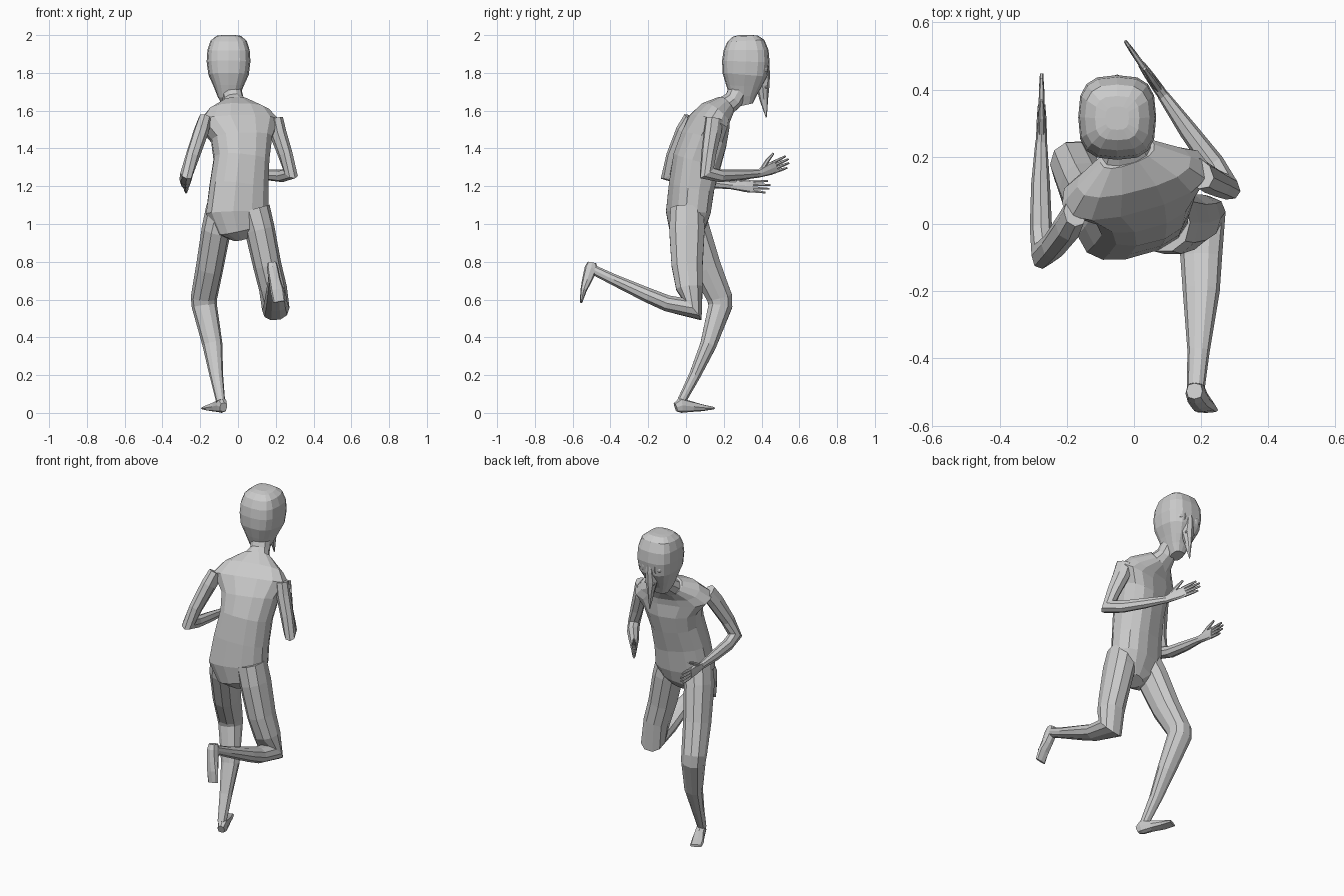
import bpy, bmesh, math
from mathutils import Vector


def loft(name, rings, side=(1, 0, 0), n=8, p=2.2):
    """Skin rings (x, y, z, half width, half depth) along their own path."""
    bm = bmesh.new()
    pts = [Vector(r[:3]) for r in rings]
    loops = []
    for i, r in enumerate(rings):
        t = Vector()
        if i > 0:
            t += (pts[i] - pts[i - 1]).normalized()
        if i < len(pts) - 1:
            t += (pts[i + 1] - pts[i]).normalized()
        t.normalize()
        u = Vector(side)
        u = (u - t * u.dot(t)).normalized()
        v = t.cross(u)
        loop = []
        for k in range(n):
            a = 2 * math.pi * k / n
            c, s = math.cos(a), math.sin(a)
            c = math.copysign(abs(c) ** (2 / p), c)
            s = math.copysign(abs(s) ** (2 / p), s)
            loop.append(bm.verts.new(pts[i] + u * c * r[3] + v * s * r[4]))
        loops.append(loop)
    for l0, l1 in zip(loops, loops[1:]):
        for k in range(n):
            j = (k + 1) % n
            bm.faces.new((l0[k], l0[j], l1[j], l1[k]))
    bm.faces.new(loops[0])
    bm.faces.new(loops[-1])
    bmesh.ops.recalc_face_normals(bm, faces=bm.faces)
    me = bpy.data.meshes.new(name)
    bm.to_mesh(me)
    bm.free()
    ob = bpy.data.objects.new(name, me)
    bpy.context.collection.objects.link(ob)
    return ob


def hand(label, wrist, direction, normal):
    """Flat palm with four fingers and a raised thumb."""
    w, f, nrm = Vector(wrist), Vector(direction).normalized(), Vector(normal).normalized()
    up = nrm.cross(f).normalized()
    if up.z < 0:
        up = -up

    def at(d, h, o=0.0):
        return tuple(w + f * d + up * h + nrm * o)

    loft(label + "_palm", [(*at(-.02, 0), .016, .02), (*at(.02, 0), .016, .026),
                           (*at(.07, 0), .014, .034), (*at(.105, -.002), .011, .032)], nrm, 8, 2.6)
    for i, length in enumerate((.078, .092, .088, .068)):
        h = .024 - i * .0165
        h2 = h * 1.25
        loft(f"{label}_finger_{i + 1}", [(*at(.09, h), .009, .009),
                                         (*at(.105 + length * .5, (h + h2) / 2), .008, .008),
                                         (*at(.105 + length, h2), .005, .005)], nrm, 6)
    loft(label + "_thumb", [(*at(.02, .015), .011, .012), (*at(.065, .045), .01, .011),
                            (*at(.115, .07), .006, .006)], nrm, 6)


# torso, leaning forward and turned a little
loft("torso", [(.02, .02, .925, .05, .05), (.01, .01, .97, .13, .09), (-.005, .012, 1.06, .17, .11),
               (.005, .03, 1.2, .158, .115), (.018, .06, 1.34, .148, .125), (.02, .095, 1.45, .165, .118),
               (.003, .12, 1.535, .225, .095), (0, .155, 1.585, .175, .08), (-.02, .21, 1.63, .085, .055)],
     (.96, .27, 0), 14, 2.5)

# neck
loft("neck", [(-.015, .19, 1.61, .085, .06), (-.025, .25, 1.655, .056, .052),
              (-.04, .285, 1.72, .056, .056)], (1, 0, 0), 10)

# head
loft("head", [(-.05, .315, 1.63, .035, .04), (-.05, .305, 1.675, .058, .07), (-.05, .307, 1.73, .08, .095),
              (-.05, .313, 1.79, .107, .12), (-.05, .317, 1.86, .116, .126), (-.05, .318, 1.92, .112, .119),
              (-.05, .317, 1.97, .096, .098), (-.05, .315, 1.995, .066, .066), (-.05, .315, 2.0, .035, .035)],
     (1, 0, 0), 16, 2.9)

# beak pointing down from the face
loft("beak", [(-.05, .425, 1.87, .014, .014), (-.05, .419, 1.80, .03, .026), (-.05, .405, 1.735, .036, .037),
              (-.05, .412, 1.66, .017, .023), (-.05, .425, 1.565, .002, .003)], (1, 0, 0), 8, 2)

# eyes and nostrils
for s, lab in ((-1, "left"), (1, "right")):
    bpy.ops.mesh.primitive_torus_add(location=(-.05 + s * .06, .417, 1.82), major_radius=.027, minor_radius=.006,
                                     major_segments=12, minor_segments=5,
                                     rotation=(math.radians(84), 0, math.radians(-s * 32)))
    bpy.context.object.name = lab + "_eye_rim"
    bpy.context.object.scale = (1, 1.2, 1)
    bpy.ops.mesh.primitive_uv_sphere_add(segments=10, ring_count=6, radius=.02,
                                         location=(-.05 + s * .059, .412, 1.82))
    bpy.context.object.name = lab + "_eye"
    bpy.ops.mesh.primitive_uv_sphere_add(segments=6, ring_count=4, radius=.008,
                                         location=(-.05 + s * .026, .425, 1.725))
    bpy.context.object.name = lab + "_nostril"

# arms, bent at the elbow
loft("left_arm", [(-.175, .035, 1.555, .035, .05), (-.195, -.005, 1.49, .04, .05), (-.24, -.065, 1.36, .037, .04),
                  (-.272, -.09, 1.265, .034, .05), (-.277, -.01, 1.238, .033, .034),
                  (-.278, .12, 1.22, .028, .03), (-.276, .25, 1.205, .017, .021)])
loft("right_arm", [(.195, .15, 1.555, .038, .05), (.212, .14, 1.48, .04, .05), (.25, .12, 1.37, .037, .04),
                   (.278, .11, 1.27, .034, .05), (.235, .18, 1.255, .034, .034),
                   (.16, .28, 1.26, .028, .029), (.085, .385, 1.267, .017, .021)], (.82, .58, 0))

# hands
hand("left_hand", (-.275, .25, 1.205), (0, 1, -.04), (1, 0, 0))
hand("right_hand", (.08, .392, 1.27), (-.115, .165, .07), (.82, .57, 0))

# standing leg
loft("left_leg", [(-.085, .01, 1.08, .085, .085), (-.115, .035, .97, .078, .095), (-.15, .105, .77, .073, .085),
                  (-.18, .178, .61, .07, .07), (-.178, .182, .565, .067, .066), (-.135, .118, .36, .053, .045),
                  (-.115, .047, .2, .036, .032), (-.092, -.025, .06, .024, .024)], (1, 0, 0), 10)
loft("left_foot", [(-.077, -.055, .03, .02, .025), (-.085, -.028, .04, .028, .04), (-.11, .03, .033, .03, .028),
                   (-.14, .085, .027, .036, .018), (-.165, .138, .025, .034, .008)], (.91, .41, 0), 8, 2.8)

# leg kicked back
loft("right_leg", [(.085, .005, 1.08, .085, .09), (.115, .005, .97, .08, .098), (.155, .006, .78, .075, .086),
                   (.185, .018, .66, .074, .073), (.2, .03, .55, .073, .08), (.2, -.1, .58, .062, .045),
                   (.2, -.2, .622, .055, .041), (.192, -.38, .704, .033, .031),
                   (.184, -.485, .755, .027, .027)], (1, 0, 0), 10)
loft("right_foot", [(.18, -.497, .795, .024, .024), (.183, -.503, .765, .03, .034), (.195, -.525, .7, .031, .026),
                    (.207, -.542, .65, .036, .017), (.218, -.555, .588, .033, .007)], (1, 0, 0), 8, 2.8)
